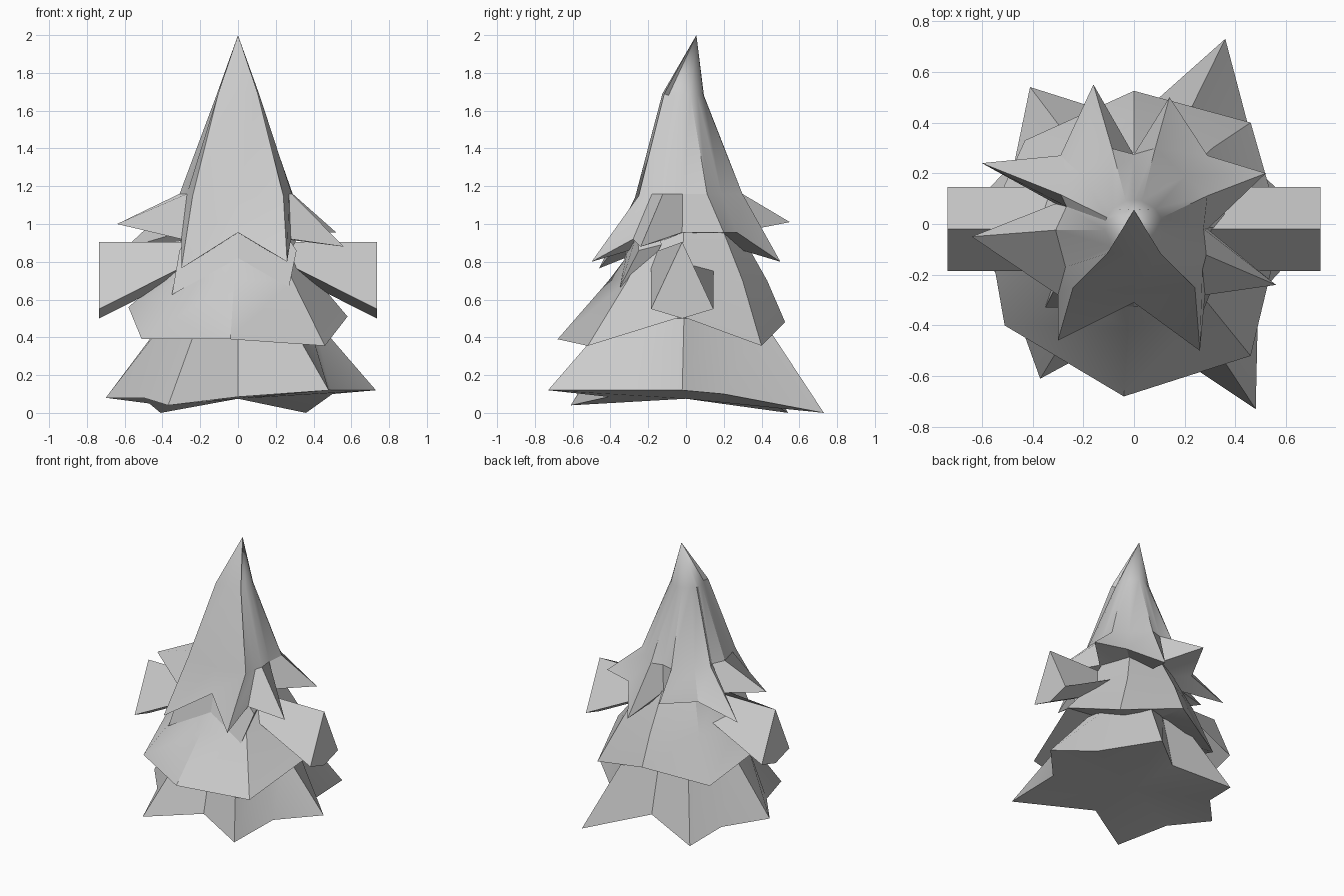
import bpy, bmesh, math
from mathutils import Vector

if "Cube" in bpy.data.objects:
    bpy.data.objects.remove(bpy.data.objects["Cube"])


def loft(name, rings, top=None, bottom=None, smooth=30):
    """Skin equal-count rings from bottom to top, closing each end with a fan."""
    bm = bmesh.new()
    vs = [[bm.verts.new(p) for p in r] for r in rings]
    n = len(vs[0])
    for a, b in zip(vs, vs[1:]):
        for i in range(n):
            j = (i + 1) % n
            bm.faces.new((a[i], a[j], b[j], b[i]))
    for ring, c in ((vs[0], bottom), (vs[-1], top)):
        if c is None:
            bm.faces.new(ring)
        else:
            cv = bm.verts.new(c)
            for i in range(n):
                bm.faces.new((ring[i], ring[(i + 1) % n], cv))
    bmesh.ops.recalc_face_normals(bm, faces=bm.faces)
    me = bpy.data.meshes.new(name)
    bm.to_mesh(me)
    bm.free()
    ob = bpy.data.objects.new(name, me)
    bpy.context.collection.objects.link(ob)
    bpy.context.view_layer.objects.active = ob
    ob.select_set(True)
    if smooth:
        bpy.ops.object.shade_smooth_by_angle(angle=math.radians(smooth))
    ob.select_set(False)
    return ob


def shrink(ring, factors, z):
    """Scaled copy of a ring at height z; factors alternate tip, notch."""
    return [(x * factors[i % len(factors)], y * factors[i % len(factors)], z)
            for i, (x, y, _) in enumerate(ring)]


# Lower skirt: six-pointed star, tips alternating with notches
low = [(.73, -.02, .12), (.5, .2, .1), (.36, .73, 0), (0, .41, .08),
       (-.41, .54, 0), (-.47, .25, .05), (-.7, 0, .08), (-.5, -.25, .08),
       (-.37, -.61, .04), (0, -.41, .085), (.48, -.73, .12), (.49, -.28, .12)]
loft("lower_skirt", [low, shrink(low, (.55, .75), .5)],
     top=(0, 0, .55), bottom=(0, 0, .075))

# Middle skirt: irregular eight-sided bell
mid = [(.58, -.02, .51), (.46, .40, .355), (0, .525, .48), (-.43, .33, .38),
       (-.58, 0, .56), (-.51, -.4, .39), (-.04, -.68, .39), (.46, -.52, .355)]
waist = [(.42, -.02, .7), (.31, .30, .7), (0, .43, .7), (-.30, .27, .7),
         (-.42, 0, .7), (-.32, -.28, .7), (-.02, -.41, .7), (.29, -.31, .7)]
loft("middle_skirt", [mid, waist, shrink(waist, (.66, .66, .66, .66, .66, .6, .52, .6), .96)],
     top=(0, 0, 1.0), bottom=(0, 0, .56))

# Upper crown: eight drooping spikes around a tall bent cone
rim = [(.52, .20, .955), (.29, .27, .955), (.14, .50, .80), (0, .27, .955),
       (-.16, .55, 1.01), (-.29, .27, .955), (-.60, .24, .87), (-.31, .08, .955),
       (-.64, -.05, 1.0), (-.30, -.28, .92), (-.30, -.46, .765), (0, -.31, .955),
       (.26, -.50, .80), (.28, -.28, .92), (.56, -.24, .88), (.29, -.02, .955)]
shoulder, neck = [], []
for i, (x, y, z) in enumerate(rim):
    d = Vector((x, y)).normalized()
    r = .31 if i % 2 == 0 else .275
    shoulder.append((d.x * r, d.y * r, 1.16))
    neck.append((d.x * .115, d.y * .11 - .015, 1.68))
# broad flat panel between the two front ridges
for i, s in ((10, -1), (12, 1)):
    shoulder[i] = (s * .24, -.25, 1.15)
    neck[i] = (s * .105, -.115, 1.69)
shoulder[11] = (0, -.27, 1.14)
neck[11] = (0, -.125, 1.69)
shoulder[9] = (-.27, -.17, 1.16)
shoulder[13] = (.27, -.18, 1.16)
loft("upper_crown", [rim, shoulder, neck], top=(0, .055, 2.0), bottom=(0, 0, .95))

# Hanging lip below the front of the crown: two down-pointing spikes
for name, tip in (("left_lip", (-.35, -.33, .625)), ("right_lip", (.27, -.35, .665))):
    s = math.copysign(1, tip[0])
    front = [(0, -.325, .82), tip, (s * .31, -.25, .86), (s * .25, -.26, .95), (0, -.29, .96)]
    back = [(x * .9, y + .12, z + .03) for x, y, z in front]
    loft(name, [front, back], smooth=0)

# Side arms: level ridge, underside dropping outward, mirrored
for name, s in (("right_arm", 1), ("left_arm", -1)):
    sections = []
    for x, drop in ((.15, .06), (.735, .355)):
        sections.append([(s * x, -.02, .905), (s * x, .145, .905 - drop),
                         (s * x, -.02, .855 - drop), (s * x, -.185, .905 - drop)])
    loft(name, sections, smooth=0)
